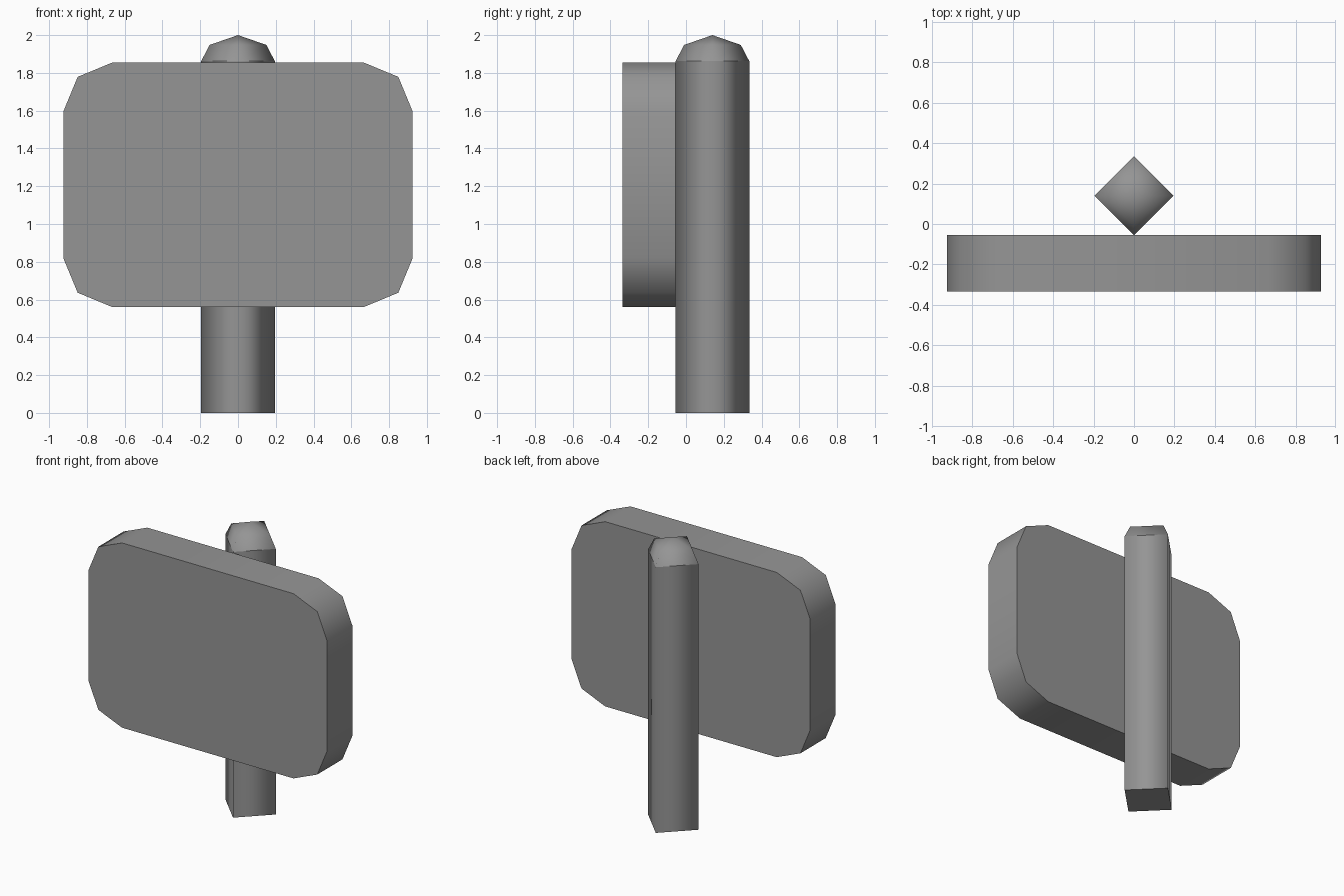
import bpy, bmesh, math
from mathutils import Vector

if "Cube" in bpy.data.objects:
    bpy.data.objects.remove(bpy.data.objects["Cube"])

grey = bpy.data.materials.new("mid_grey")
grey.diffuse_color = (0.3, 0.3, 0.3, 1)
grey.use_nodes = True
grey.node_tree.nodes["Principled BSDF"].inputs["Base Color"].default_value = grey.diffuse_color


def finish(name, bm, is_sharp):
    """Turn a bmesh into a smooth object with chosen sharp edges."""
    bmesh.ops.recalc_face_normals(bm, faces=bm.faces)
    for f in bm.faces:
        f.smooth = True
    for e in bm.edges:
        e.smooth = not is_sharp(e)
    mesh = bpy.data.meshes.new(name)
    bm.to_mesh(mesh)
    bm.free()
    mesh.materials.append(grey)
    bpy.context.collection.objects.link(bpy.data.objects.new(name, mesh))


# sign board: rounded rectangle, two segments per corner, extruded in depth
HALF_W, HALF_H, R, MID_Z = 0.925, 0.6475, 0.26, 1.2075
FRONT, BACK = -0.335, -0.055
bm = bmesh.new()
outline = []
for q, (sx, sz) in enumerate([(1, 1), (-1, 1), (-1, -1), (1, -1)]):
    for k in range(3):
        a = math.radians(90 * q + 45 * k)
        outline.append(bm.verts.new((sx * (HALF_W - R) + R * math.cos(a), FRONT,
                                     MID_Z + sz * (HALF_H - R) + R * math.sin(a))))
face = bm.faces.new(outline)
ext = bmesh.ops.extrude_face_region(bm, geom=[face], use_keep_orig=True)
bmesh.ops.translate(bm, vec=(0, BACK - FRONT, 0),
                    verts=[g for g in ext["geom"] if isinstance(g, bmesh.types.BMVert)])
finish("sign_board", bm, lambda e: abs(e.verts[0].co.y - e.verts[1].co.y) < 1e-4)

# post with domed cap: four-sided rings stacked upward to a point
POST_Y = 0.14
RINGS = [(0.0, 0.195), (1.862, 0.195), (1.948, 0.15)]
bm = bmesh.new()
rings = [[bm.verts.new((r * math.cos(i * math.pi / 2),
                        POST_Y + r * math.sin(i * math.pi / 2), z)) for i in range(4)]
         for z, r in RINGS]
for low, high in zip(rings, rings[1:]):
    for i in range(4):
        j = (i + 1) % 4
        bm.faces.new((low[i], low[j], high[j], high[i]))
tip = bm.verts.new((0, POST_Y, 2.0))
for i in range(4):
    bm.faces.new((rings[-1][i], rings[-1][(i + 1) % 4], tip))
bm.faces.new(rings[0])
finish("post", bm, lambda e: all(v.co.z < 1.9 for v in e.verts)
       and abs(e.verts[0].co.z - e.verts[1].co.z) < 1e-4)
